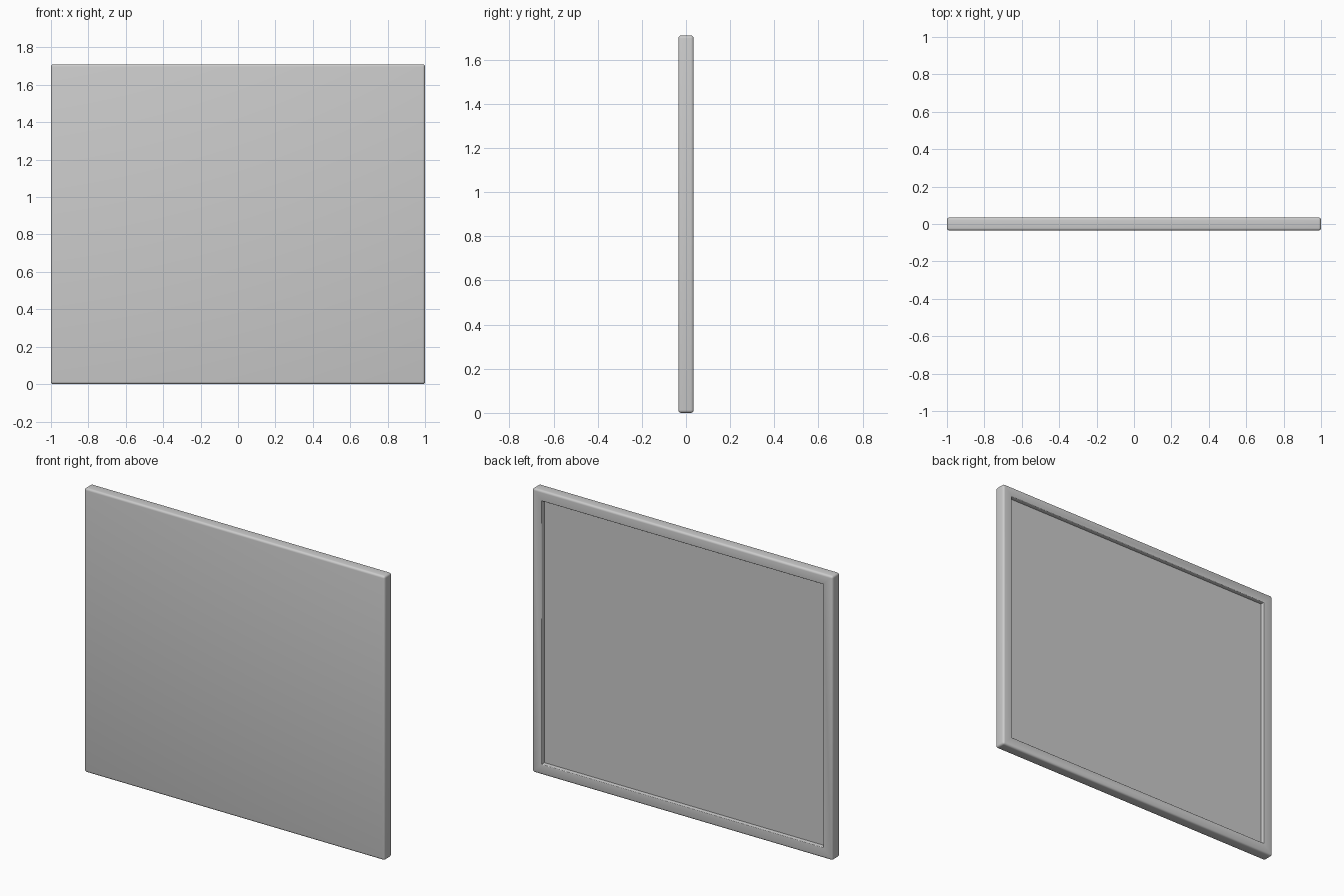
import bpy, bmesh
from mathutils import Matrix

if "Cube" in bpy.data.objects:
    bpy.data.objects.remove(bpy.data.objects["Cube"])

W, T, H = 2.0, 0.07, 1.71      # overall size
BORDER, DEPTH = 0.09, 0.026    # rear rim and recess

# Solid panel slab
bm = bmesh.new()
bmesh.ops.create_cube(bm, size=1.0, matrix=Matrix.Translation((0, 0, H / 2)) @ Matrix.Diagonal((W, T, H, 1)))
outer = list(bm.edges)
back = max(bm.faces, key=lambda f: f.calc_center_median().y)

# Rear recess leaving a raised rim
bmesh.ops.inset_individual(bm, faces=[back], thickness=BORDER)
lip = list(back.edges)
floor = bmesh.ops.extrude_discrete_faces(bm, faces=[back])["faces"][0]
bmesh.ops.translate(bm, verts=floor.verts, vec=(0, -DEPTH, 0))
lip = [e for e in bm.edges
       if all(abs(v.co.y - T / 2) < 1e-5 and abs(v.co.x) < W / 2 - 0.01 for v in e.verts)]

# Rounded outside edges and softened recess lip
bmesh.ops.bevel(bm, geom=[e for e in outer if e.is_valid], offset=0.013, segments=4,
                profile=0.5, affect='EDGES', clamp_overlap=True)
lip = [e for e in lip if e.is_valid]
bmesh.ops.bevel(bm, geom=lip, offset=0.006, segments=3, profile=0.5, affect='EDGES', clamp_overlap=True)
bmesh.ops.recalc_face_normals(bm, faces=bm.faces)

mesh = bpy.data.meshes.new("framed_panel")
bm.to_mesh(mesh)
bm.free()
panel = bpy.data.objects.new("framed_panel", mesh)
bpy.context.collection.objects.link(panel)
bpy.context.view_layer.objects.active = panel
panel.select_set(True)
bpy.ops.object.shade_smooth_by_angle(angle=0.6)
